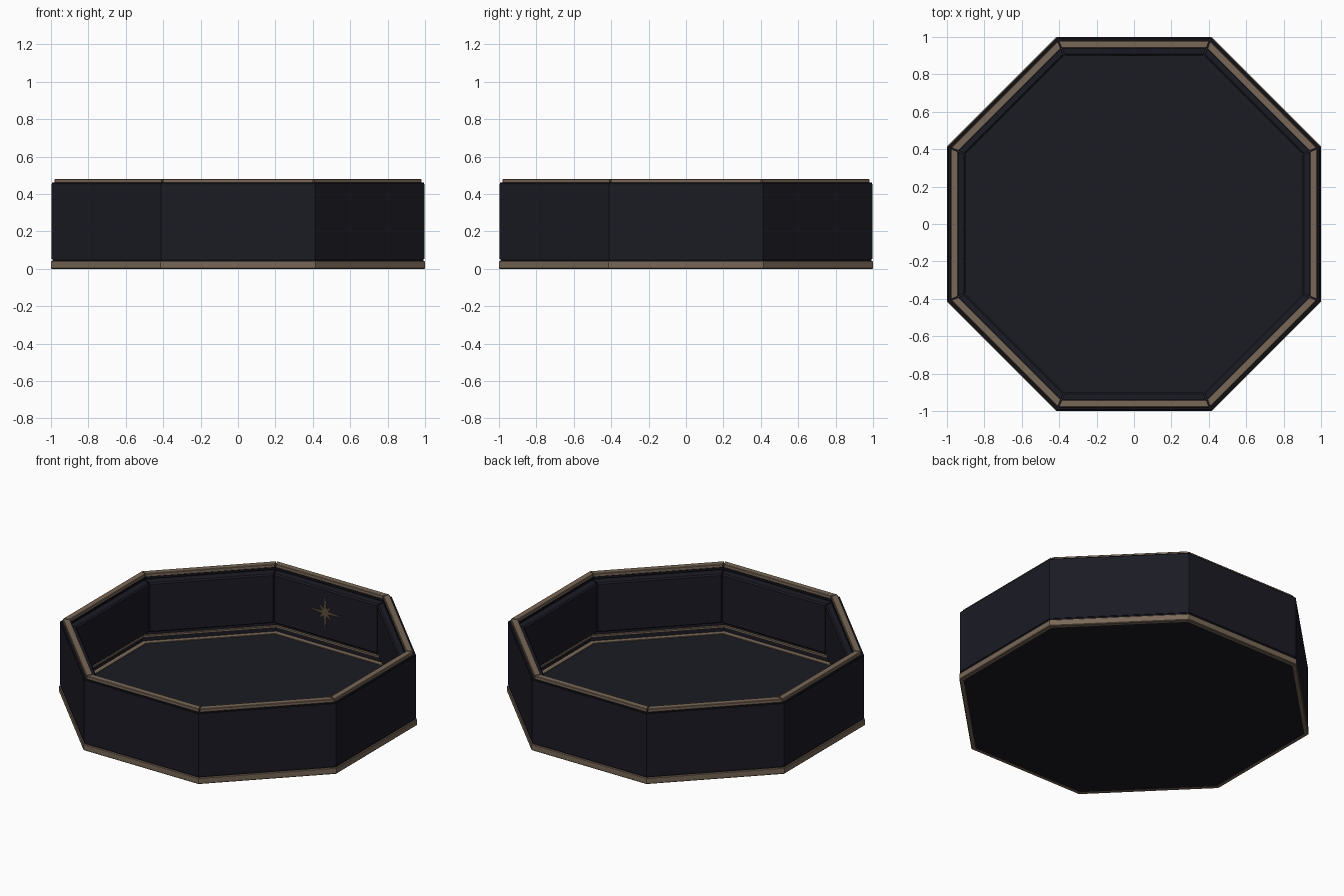
import bpy, bmesh, math
from mathutils import Matrix, Vector

if "Cube" in bpy.data.objects:
    bpy.data.objects.remove(bpy.data.objects["Cube"])

T = math.tan(math.pi / 8)  # half side length of an octagon per unit of apothem


def material(name, rgb):
    m = bpy.data.materials.new(name)
    m.diffuse_color = (*rgb, 1)
    m.use_nodes = True
    m.node_tree.nodes["Principled BSDF"].inputs["Base Color"].default_value = m.diffuse_color
    return m


DARK = material("midnight_leather", (0.0105, 0.0105, 0.0175))
BLACK = material("black_seam", (0.006, 0.006, 0.010))
TAN = material("tan_wood", (0.19, 0.138, 0.096))
BRASS = material("dull_brass", (0.11, 0.08, 0.045))


def finish(name, bm, mat):
    bmesh.ops.recalc_face_normals(bm, faces=bm.faces)
    me = bpy.data.meshes.new(name)
    bm.to_mesh(me)
    bm.free()
    me.materials.append(mat)
    ob = bpy.data.objects.new(name, me)
    bpy.context.collection.objects.link(ob)
    return ob


def ring(name, profile, mat):
    """Closed (apothem, z) profile swept round the octagon."""
    bm = bmesh.new()
    loops = []
    r = 1 / math.cos(math.pi / 8)
    for k in range(8):
        a = math.radians(22.5 + 45 * k)
        loops.append([bm.verts.new((p * r * math.cos(a), p * r * math.sin(a), z)) for p, z in profile])
    n = len(profile)
    for k in range(8):
        A, B = loops[k], loops[(k + 1) % 8]
        for i in range(n):
            j = (i + 1) % n
            bm.faces.new((A[i], B[i], B[j], A[j]))
    return finish(name, bm, mat)


def slab(name, apothem, z0, z1, mat):
    """Solid octagonal plate."""
    bm = bmesh.new()
    r = apothem / math.cos(math.pi / 8)
    rows = [[bm.verts.new((r * math.cos(a), r * math.sin(a), z))
             for a in (math.radians(22.5 + 45 * k) for k in range(8))] for z in (z0, z1)]
    for row in rows:
        bm.faces.new(row)
    for k in range(8):
        j = (k + 1) % 8
        bm.faces.new((rows[0][k], rows[0][j], rows[1][j], rows[1][k]))
    return finish(name, bm, mat)


def mitred_bars(name, profile, gap, mat):
    """Eight separate mitred bars with a small gap at each corner."""
    bm = bmesh.new()
    n = len(profile)
    for k in range(8):
        rot = Matrix.Rotation(math.radians(45 * k), 3, 'Z')
        ends = [[bm.verts.new(rot @ Vector((p, s * (p * T - gap), z))) for p, z in profile]
                for s in (-1, 1)]
        for i in range(n):
            j = (i + 1) % n
            bm.faces.new((ends[0][i], ends[1][i], ends[1][j], ends[0][j]))
        bm.faces.new(ends[0])
        bm.faces.new(ends[1])
    return finish(name, bm, mat)


# base: tan skirting, dark underside, and black seam above it
ring("base_trim", [(0.975, 0.0), (0.996, 0.0), (1.0, 0.004), (1.0, 0.038), (0.996, 0.042), (0.975, 0.042)], TAN)
slab("underside", 0.976, 0.001, 0.015, DARK)
ring("base_seam", [(0.978, 0.03), (0.993, 0.03), (0.993, 0.056), (0.978, 0.056)], BLACK)

# octagonal outer wall with a dark top edge
ring("wall", [(0.972, 0.015), (0.985, 0.052), (0.996, 0.053), (0.996, 0.452), (0.972, 0.452)], DARK)
ring("wall_top_edge", [(0.938, 0.445), (0.996, 0.451), (0.995, 0.459), (0.993, 0.461), (0.938, 0.461)], BLACK)

# top rail in eight mitred pieces
mitred_bars("top_rail", [(0.94, 0.458), (0.98, 0.458), (0.98, 0.477), (0.977, 0.48),
                         (0.943, 0.48), (0.94, 0.477)], 0.004, TAN)

# floor and the two tan beads, tucked under the padded panels
slab("floor", 0.974, 0.01, 0.025, DARK)
ring("floor_bead", [(0.936, 0.02), (0.966, 0.02), (0.966, 0.03), (0.936, 0.03)], TAN)
ring("wall_bead", [(0.958, 0.056), (0.975, 0.056), (0.975, 0.068), (0.958, 0.068)], TAN)

# padded inner panels, one for each side
mitred_bars("inner_panels", [(0.974, 0.112), (0.91, 0.112), (0.902, 0.12), (0.902, 0.425),
                             (0.91, 0.434), (0.935, 0.436), (0.974, 0.436)], 0.004, DARK)

# compass star on the inside of the back wall
bm = bmesh.new()
radii = [0.115, 0.022, 0.058, 0.022]
front, back = [], []
for i in range(16):
    a = math.radians(22.5 * i)
    r = radii[i % 4] * (1.12 if i in (4, 12) else 1)
    x, z = r * math.cos(a), 0.285 + r * math.sin(a)
    front.append(bm.verts.new((x, 0.898, z)))
    back.append(bm.verts.new((x, 0.903, z)))
for i in range(16):
    j = (i + 1) % 16
    bm.faces.new((front[i], back[i], back[j], front[j]))
bm.faces.new(front)
bm.faces.new(back)
finish("compass_star", bm, BRASS)
